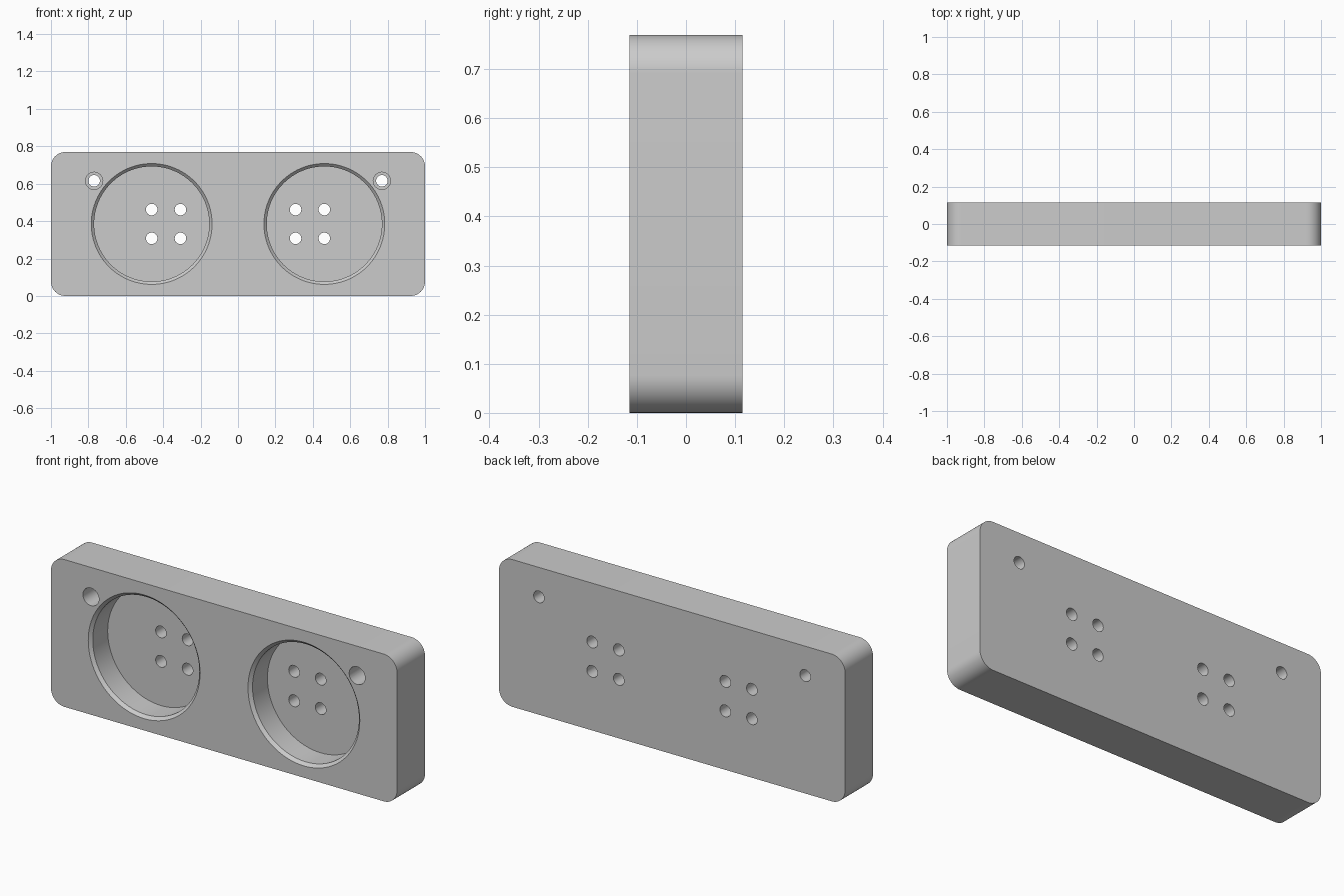
import bpy, bmesh, math
from mathutils import Matrix, Vector

if "Cube" in bpy.data.objects:
    bpy.data.objects.remove(bpy.data.objects["Cube"], do_unlink=True)

MM = 2 / 130                      # plate is 130 x 50 x 15 units
WIDTH, HEIGHT, DEPTH = 130 * MM, 50 * MM, 15 * MM
FRONT, BACK = -DEPTH / 2, DEPTH / 2

grey = bpy.data.materials.new("plain grey")
grey.use_nodes = True
colour = (0.6, 0.6, 0.6, 1)
grey.diffuse_color = colour
grey.node_tree.nodes["Principled BSDF"].inputs["Base Color"].default_value = colour


def add_object(name, bm):
    bmesh.ops.recalc_face_normals(bm, faces=bm.faces)
    mesh = bpy.data.meshes.new(name)
    bm.to_mesh(mesh)
    bm.free()
    mesh.materials.append(grey)
    obj = bpy.data.objects.new(name, mesh)
    bpy.context.collection.objects.link(obj)
    return obj


def turned_cutter(name, x, z, profile, sides):
    """Closed solid turned about a front-to-back axis from (radius, y) pairs."""
    bm = bmesh.new()
    rings = [[bm.verts.new((x + r * math.cos(a), y, z + r * math.sin(a)))
              for a in (2 * math.pi * i / sides for i in range(sides))]
             for r, y in profile]
    for low, high in zip(rings, rings[1:]):
        for i in range(sides):
            j = (i + 1) % sides
            bm.faces.new((low[i], low[j], high[j], high[i]))
    bm.faces.new(rings[0])
    bm.faces.new(rings[-1])
    obj = add_object(name, bm)
    obj.hide_render = True
    return obj


# Plate with four rounded corners
bm = bmesh.new()
bmesh.ops.create_cube(bm, size=1, matrix=Matrix.Translation((0, 0, HEIGHT / 2))
                      @ Matrix.Diagonal((WIDTH, DEPTH, HEIGHT, 1)))
corners = [e for e in bm.edges
           if abs((e.verts[0].co - e.verts[1].co).normalized().y) > 0.9]
bmesh.ops.bevel(bm, geom=corners, offset=5 * MM, segments=12, profile=0.5,
                affect='EDGES')
plate = add_object("mounting_plate", bm)

# Cutters, mirrored left and right
out = 2 * MM
chamfer, pocket_depth, bore_depth = 1 * MM, 9 * MM, 10 * MM
cutters = []
for side, s in (("right", -1), ("left", 1)):
    # Round pocket with a chamfered rim
    cutters.append(turned_cutter(
        side + "_pocket_cutter", s * 30 * MM, HEIGHT / 2,
        [(20 * MM + chamfer + out, FRONT - out),
         (20 * MM, FRONT + chamfer),
         (20 * MM, FRONT + pocket_depth)], 96))
    # Wire holes through the pocket floor
    for x in (20, 30):
        for z in (20, 30):
            cutters.append(turned_cutter(
                side + "_wire_hole_cutter", s * x * MM, z * MM,
                [(2 * MM, FRONT + 5 * MM), (2 * MM, BACK + out)], 32))
    # Counterbored screw hole
    cutters.append(turned_cutter(
        side + "_screw_hole_cutter", s * 50 * MM, 40 * MM,
        [(3 * MM, FRONT - out), (3 * MM, FRONT + bore_depth),
         (2 * MM, FRONT + bore_depth), (2 * MM, BACK + out)], 32))

for cutter in cutters:
    mod = plate.modifiers.new(cutter.name, 'BOOLEAN')
    mod.operation = 'DIFFERENCE'
    mod.solver = 'EXACT'
    mod.object = cutter

# Apply the cuts, then remove the helpers
bpy.ops.object.select_all(action='DESELECT')
bpy.context.view_layer.objects.active = plate
plate.select_set(True)
for mod in list(plate.modifiers):
    bpy.ops.object.modifier_apply(modifier=mod.name)
for cutter in cutters:
    bpy.data.objects.remove(cutter, do_unlink=True)

bpy.ops.object.shade_smooth_by_angle(angle=math.radians(30))
